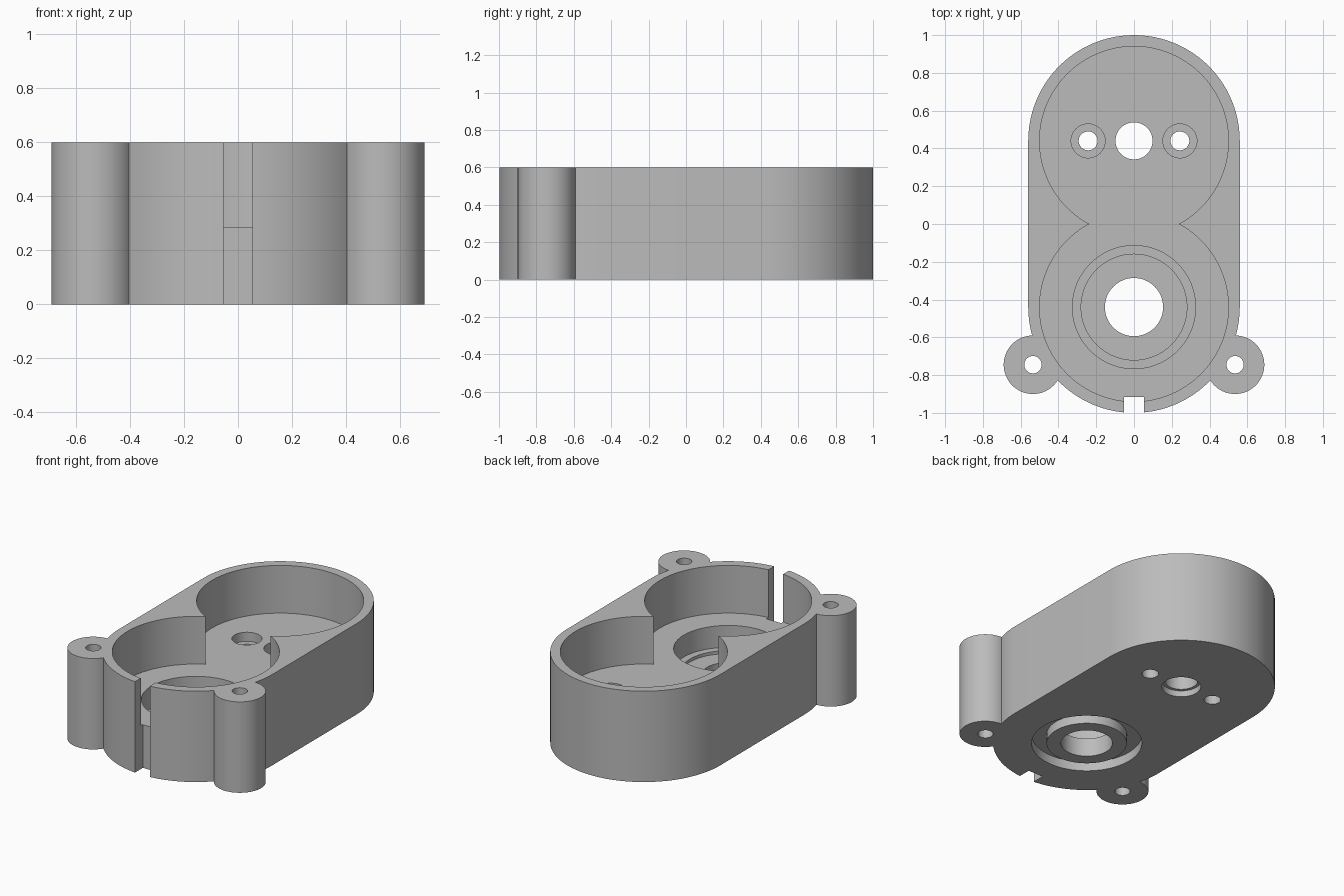
import bpy
import bmesh
from math import sin, cos, pi, radians

if "Cube" in bpy.data.objects:
    bpy.data.objects.remove(bpy.data.objects["Cube"], do_unlink=True)

HEIGHT = 0.6
FLOOR = 0.285
CENTRE = 0.44      # distance of both round ends from the middle
SEG = 96

grey = bpy.data.materials.new("plain_grey")
grey.use_nodes = True
colour = (0.5, 0.5, 0.5, 1)
grey.diffuse_color = colour
grey.node_tree.nodes["Principled BSDF"].inputs["Base Color"].default_value = colour


def arc(x, y, r, start, end, n):
    return [(x + r * cos(start + (end - start) * i / n),
             y + r * sin(start + (end - start) * i / n)) for i in range(n + 1)]


def prism(name, outline, z0, z1):
    """Extrude a closed outline from z0 to z1."""
    bm = bmesh.new()
    face = bm.faces.new([bm.verts.new((x, y, z0)) for x, y in outline])
    out = bmesh.ops.extrude_face_region(bm, geom=[face])
    top = [v for v in out["geom"] if isinstance(v, bmesh.types.BMVert)]
    bmesh.ops.translate(bm, verts=top, vec=(0, 0, z1 - z0))
    bmesh.ops.recalc_face_normals(bm, faces=bm.faces)
    mesh = bpy.data.meshes.new(name)
    bm.to_mesh(mesh)
    bm.free()
    mesh.materials.append(grey)
    obj = bpy.data.objects.new(name, mesh)
    bpy.context.collection.objects.link(obj)
    return obj


def cylinder(name, x, y, r, z0, z1, n=SEG):
    return prism(name, arc(x, y, r, 0, 2 * pi, n)[:-1], z0, z1)


def combine(tool, operation):
    """Apply a boolean to the housing and remove the tool."""
    bpy.context.view_layer.objects.active = housing
    mod = housing.modifiers.new("cut", "BOOLEAN")
    mod.operation = operation
    mod.solver = "EXACT"
    mod.object = tool
    bpy.ops.object.modifier_apply(modifier=mod.name)
    bpy.data.objects.remove(tool, do_unlink=True)


def cut(x, y, r, z0, z1, n=SEG):
    combine(cylinder("cutter", x, y, r, z0, z1, n), "DIFFERENCE")


# Rounded outer body
outline = arc(0, CENTRE, 0.56, 0, pi, SEG // 2) + arc(0, -CENTRE, 0.56, pi, 2 * pi, SEG // 2)
housing = prism("housing", outline, 0, HEIGHT)

# Mounting ears
for side in (-1, 1):
    combine(cylinder("ear", side * 0.535, -0.745, 0.155, 0, HEIGHT, 64), "UNION")

# Two overlapping round chambers
for y in (CENTRE, -CENTRE):
    cut(0, y, 0.5, FLOOR, 1)

# Ear bolt holes and countersunk screw holes
for side in (-1, 1):
    cut(side * 0.535, -0.745, 0.046, -1, 1, 32)
    cut(side * 0.243, CENTRE, 0.05, -1, 1, 32)
    cut(side * 0.243, CENTRE, 0.09, FLOOR - 0.06, 1, 48)

# Rear shaft hole with a shallow seat underneath
cut(0, CENTRE, 0.098, -1, 1, 64)
cut(0, CENTRE, 0.117, -1, 0.04, 64)

# Stepped bearing seat in the front chamber
cut(0, -CENTRE, 0.326, 0.14, 1)
cut(0, -CENTRE, 0.28, 0.12, 1)

# Ring groove underneath, then the front shaft hole
cut(0, -CENTRE, 0.33, -1, 0.06)
combine(cylinder("core", 0, -CENTRE, 0.24, 0, 0.09), "UNION")
cut(0, -CENTRE, 0.154, -1, 1, 64)

# Vertical slot in the front wall
slot = [(-0.054, -1.2), (0.054, -1.2), (0.054, -0.915), (-0.054, -0.915)]
combine(prism("slot", slot, -1, 1), "DIFFERENCE")

# Smooth curved walls, crisp rims
bpy.ops.object.select_all(action="DESELECT")
housing.select_set(True)
bpy.context.view_layer.objects.active = housing
bpy.ops.object.shade_smooth_by_angle(angle=radians(30))
